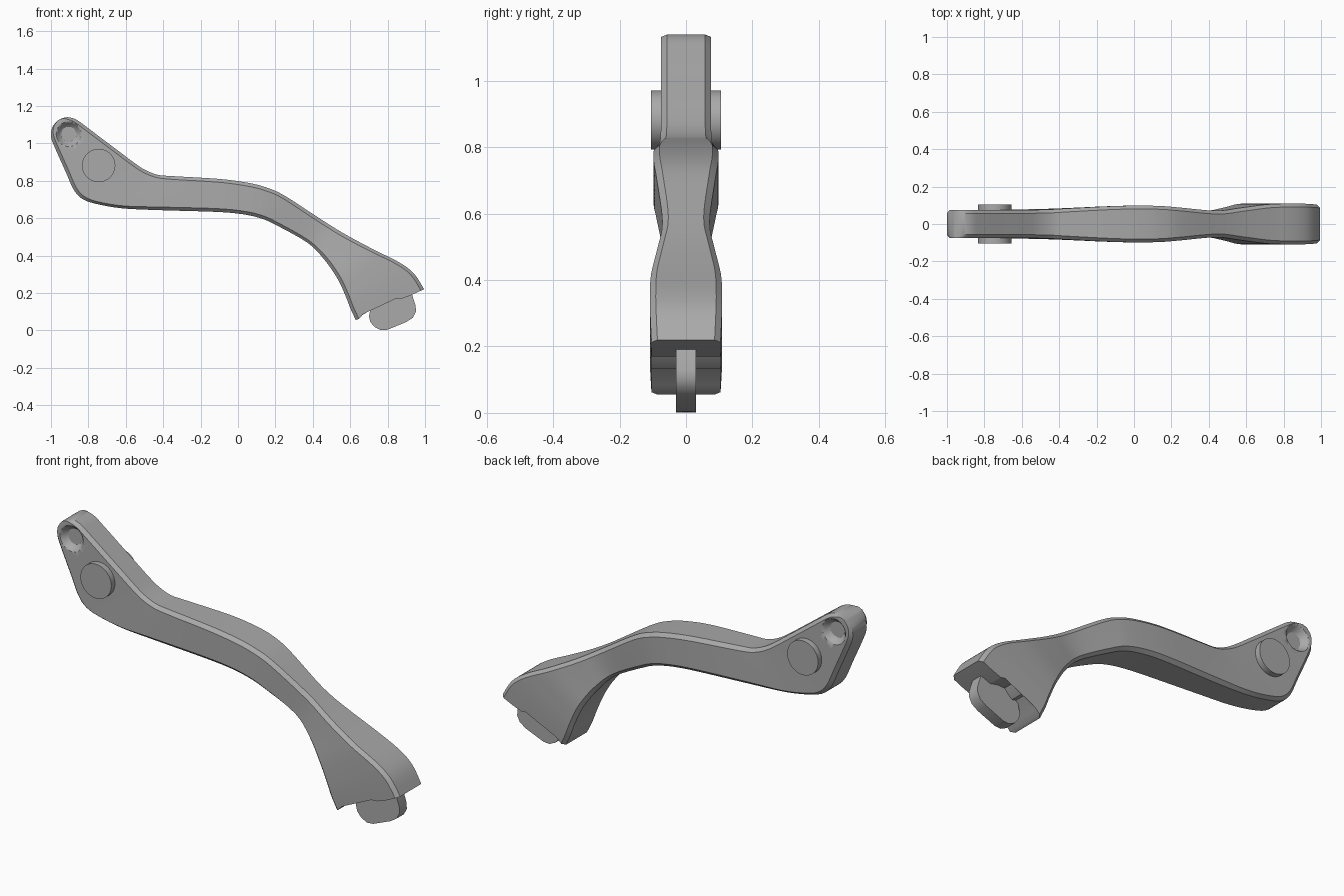
import bpy
import bmesh
import math
from mathutils import Vector

cube = bpy.data.objects.get("Cube")
if cube:
    bpy.data.objects.remove(cube)

grey = bpy.data.materials.new("plain grey")
grey.use_nodes = True
grey.diffuse_color = (0.4, 0.4, 0.4, 1)
grey.node_tree.nodes["Principled BSDF"].inputs["Base Color"].default_value = (0.4, 0.4, 0.4, 1)


def finish(bm, name, angle=30):
    bmesh.ops.recalc_face_normals(bm, faces=bm.faces)
    mesh = bpy.data.meshes.new(name)
    bm.to_mesh(mesh)
    bm.free()
    obj = bpy.data.objects.new(name, mesh)
    bpy.context.collection.objects.link(obj)
    mesh.materials.append(grey)
    bpy.ops.object.select_all(action='DESELECT')
    obj.select_set(True)
    bpy.context.view_layer.objects.active = obj
    bpy.ops.object.shade_smooth_by_angle(angle=math.radians(angle))
    return obj


def spline(a, b, c, d, t):
    return b + (c - a) * (t / 2) + (a * 2 - b * 5 + c * 4 - d) * (t * t / 2) \
        + (b * 3 - a - c * 3 + d) * (t ** 3 / 2)


# Lever stations: upper x, z, lower x, z, half thickness
stations = [Vector(s) for s in [
    (-.945, 1.132, -.965, 1.122, .074),
    (-.91, 1.14, -.993, 1.085, .075),
    (-.865, 1.127, -1, 1.035, .075),
    (-.81, 1.088, -.975, .968, .075),
    (-.70, 1.005, -.92, .845, .075),
    (-.62, .945, -.88, .755, .075),
    (-.56, .90, -.835, .705, .075),
    (-.50, .86, -.76, .677, .076),
    (-.43, .832, -.62, .653, .078),
    (-.35, .825, -.42, .643, .083),
    (-.10, .81, -.12, .634, .096),
    (.05, .79, .02, .622, .098),
    (.15, .765, .12, .60, .096),
    (.25, .72, .20, .565, .088),
    (.45, .59, .37, .47, .071),
    (.58, .51, .46, .38, .086),
    (.73, .43, .53, .28, .105),
    (.86, .365, .575, .185, .109),
    (.94, .305, .60, .12, .108),
    (.995, .22, .63, .055, .104)]]

# Broken socket edge: position along the end, rise above it
teeth = [(.2, 0), (.33, .004), (.4, .022), (.46, .035), (.56, .05), (.62, .034),
         (.68, .026), (.74, .04), (.82, .028), (.9, .012)]

STEPS, RIM = 4, .018
padded = [stations[0]] + stations + [stations[-1]]
path = [spline(*padded[i:i + 4], k / STEPS)
        for i in range(len(stations) - 1) for k in range(STEPS)] + [stations[-1]]

bm = bmesh.new()
rings = []
for s in path:
    upper, lower, w = Vector((s[0], 0, s[1])), Vector((s[2], 0, s[3])), s[4]
    inset = min(.15, RIM / (upper - lower).length)
    rows = [(0, 0, w - RIM), (inset, 0, w)]
    rows += [(t, rise, w) for t, rise in teeth]
    rows += [(1 - inset, 0, w), (1, 0, w - RIM)]
    front, back = [], []
    for t, rise, half in rows:
        p = upper.lerp(lower, t)
        if s is path[-1]:
            p.z += rise
        front.append(bm.verts.new((p.x, -half, p.z)))
        back.append(bm.verts.new((p.x, half, p.z)))
    rings.append((front, back))

for (f0, b0), (f1, b1) in zip(rings, rings[1:]):
    r0, r1 = f0 + b0[::-1], f1 + b1[::-1]
    for k in range(len(r0)):
        n = (k + 1) % len(r0)
        bm.faces.new((r0[k], r0[n], r1[n], r1[k]))
for front, back in (rings[0], rings[-1]):
    for k in range(len(front) - 1):
        bm.faces.new((front[k], front[k + 1], back[k + 1], back[k]))
lever = finish(bm, "lever_arm")


def lathe_y(name, x, z, profile, sides=48):
    """Closed round part about the y axis, from (radius, y) pairs."""
    bm = bmesh.new()
    loops = [[bm.verts.new((x + r * math.cos(a), y, z + r * math.sin(a)))
              for a in (2 * math.pi * k / sides for k in range(sides))] for r, y in profile]
    for a, b in zip(loops, loops[1:]):
        for k in range(sides):
            n = (k + 1) % sides
            bm.faces.new((a[k], a[n], b[n], b[k]))
    bm.faces.new(loops[0])
    bm.faces.new(loops[-1])
    return finish(bm, name)


# Dished recess on both faces of the eye end
for side, label in ((-1, "front"), (1, "back")):
    cutter = lathe_y(label + "_recess_cutter", -.905, 1.05,
                     [(.072, side * .1), (.068, side * .076), (.058, side * .066),
                      (.048, side * .05), (.04, side * .045)])
    cutter.hide_render = True
    cutter.hide_viewport = True
    cut = lever.modifiers.new(label + " recess", 'BOOLEAN')
    cut.operation = 'DIFFERENCE'
    cut.solver = 'EXACT'
    cut.object = cutter

# Pivot pin through the lever
lathe_y("pivot_pin", -.745, .882, [(.089, -.105), (.089, .105)])

# Rounded tongue below the socket
outline = [(.70, .075), (.708, .045), (.73, .018), (.765, .001), (.80, .004), (.90, .045),
           (.935, .068), (.951, .10), (.95, .13), (.925, .21), (.80, .23), (.72, .17)]
bm = bmesh.new()
face = bm.faces.new([bm.verts.new((x, -.03, z)) for x, z in outline])
side = bmesh.ops.extrude_face_region(bm, geom=[face])["geom"]
bmesh.ops.translate(bm, vec=(0, .06, 0),
                    verts=[v for v in side if isinstance(v, bmesh.types.BMVert)])
finish(bm, "tongue", 40)
